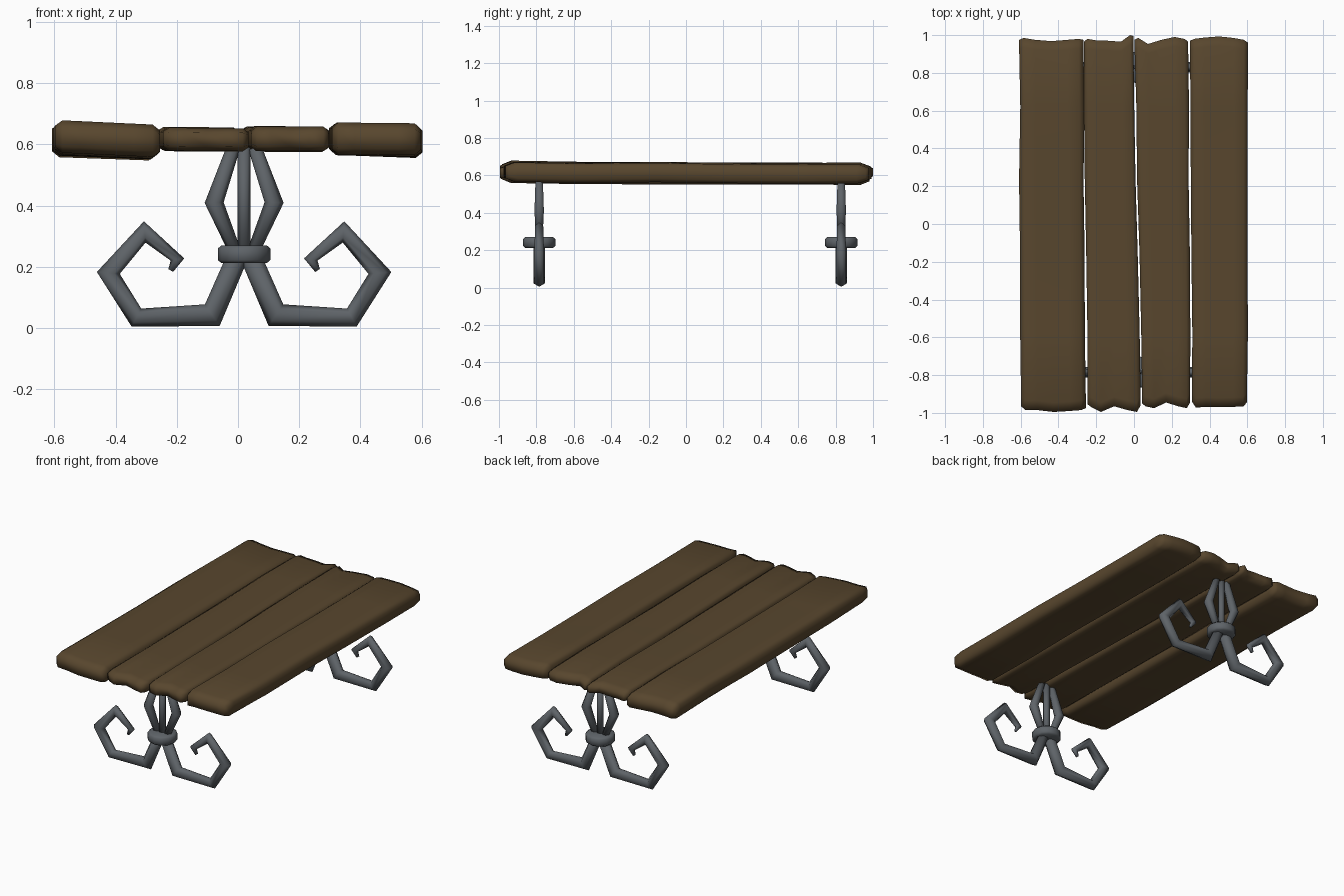
import bpy, bmesh, math, random
from mathutils import Vector

if "Cube" in bpy.data.objects:
    bpy.data.objects.remove(bpy.data.objects["Cube"])

random.seed(4)

def material(name, rgb):
    m = bpy.data.materials.new(name)
    m.diffuse_color = (*rgb, 1)
    m.use_nodes = True
    m.node_tree.nodes["Principled BSDF"].inputs["Base Color"].default_value = m.diffuse_color
    return m

wood = material("dark wood", (0.098, 0.062, 0.027))
iron = material("grey iron", (0.112, 0.125, 0.138))

def finish(bm, name, mat):
    bmesh.ops.recalc_face_normals(bm, faces=bm.faces)
    for f in bm.faces:
        f.smooth = True
    me = bpy.data.meshes.new(name)
    bm.to_mesh(me)
    bm.free()
    me.materials.append(mat)
    ob = bpy.data.objects.new(name, me)
    bpy.context.collection.objects.link(ob)
    return ob

# Worn planks: rounded section, ragged ends, slight wobble along the length
US = [0, 0.07, 0.25, 0.5, 0.75, 0.93, 1]

def lerp(a, b, t):
    return a + (b - a) * t

def plank(name, front, back, jag_f, jag_b):
    """front/back: x0, x1, mid z at left, mid z at right, thickness."""
    bm = bmesh.new()
    stations = [(0, 0, .62), (0, .05, 1), (.2, 0, 1), (.42, 0, 1), (.62, 0, 1),
                (.82, 0, 1), (1, -.05, 1), (1, 0, .62)]
    rings = []
    for t, off, k in stations:
        x0, x1, zl, zr, h = (lerp(a, b, t) for a, b in zip(front, back))
        inner = 0 < t < 1
        wx, wz = ((random.uniform(-.005, .005), random.uniform(-.004, .004)) if inner else (0, 0))
        top, bot = [], []
        for i, u in enumerate(US):
            y = lerp(jag_f[i], jag_b[i], t) if not inner else lerp(-.97, .97, t)
            x = lerp(x0, x1, u) + (wx if u in (0, 1) else 0)
            hh = h / 2 * k * (0.65 if u in (0, 1) else 1)
            z = lerp(zl, zr, u) + wz
            top.append(bm.verts.new((x, y + off, z + hh)))
            bot.append(bm.verts.new((x, y + off, z - hh)))
        rings.append((top, bot))
    n = len(US)
    for (t0, b0), (t1, b1) in zip(rings, rings[1:]):
        loop0, loop1 = t0 + b0[::-1], t1 + b1[::-1]
        for i in range(2 * n):
            j = (i + 1) % (2 * n)
            bm.faces.new((loop0[i], loop0[j], loop1[j], loop1[i]))
    for t, b in (rings[0], rings[-1]):
        for i in range(n - 1):
            bm.faces.new((t[i], t[i + 1], b[i + 1], b[i]))
    return finish(bm, name, wood)

plank("plank_left", (-.598, -.255, .627, .611, .106), (-.608, -.268, .612, .600, .106),
      [-.965, -.985, -.985, -.995, -.99, -.985, -.975], [.975, .985, .975, .968, .975, .98, .975])
plank("plank_inner_left", (-.245, .035, .618, .615, .075), (-.265, -.003, .618, .616, .072),
      [-.955, -.97, -.995, -.965, -.985, -.995, -.96], [.965, .98, .972, .97, .965, 1.0, .995])
plank("plank_inner_right", (.043, .297, .618, .618, .08), (.003, .287, .618, .614, .075),
      [-.95, -.965, -.975, -.945, -.965, -.975, -.945], [.975, .985, .953, .975, .99, .98, .965])
plank("plank_right", (.307, .598, .62, .617, .104), (.297, .603, .62, .607, .1),
      [-.94, -.972, -.968, -.97, -.968, -.966, -.945], [.97, .98, .987, .993, .985, .975, .96])

# Tapered six-sided iron bar following a path in the xz plane
def bar(name, path, y, sides=6):
    bm = bmesh.new()
    pts = [Vector((p[0], 0, p[1])) for p in path]
    rings = []
    for i, p in enumerate(pts):
        a = (p - pts[i - 1]).normalized() if i else None
        b = (pts[i + 1] - p).normalized() if i < len(pts) - 1 else None
        a, b = a or b, b or a
        d = (a + b).normalized()
        side = Vector((-d.z, 0, d.x)) / max(d.dot(a), .6)   # mitred joint
        r = path[i][2]
        rings.append([bm.verts.new(p + side * r * math.cos(s * math.tau / sides)
                      + Vector((0, y + r * math.sin(s * math.tau / sides), 0)))
                      for s in range(sides)])
    for r0, r1 in zip(rings, rings[1:]):
        for i in range(sides):
            j = (i + 1) % sides
            bm.faces.new((r0[i], r0[j], r1[j], r1[i]))
    bm.faces.new(rings[0])
    bm.faces.new(rings[-1])
    return finish(bm, name, iron)

# Collar with chamfered rims
def collar(name, x, y):
    bm = bmesh.new()
    prof = [(.074, .212), (.086, .222), (.086, .260), (.074, .270)]
    n = 12
    rings = [[bm.verts.new((x + r * math.cos(math.tau * s / n), y + r * math.sin(math.tau * s / n), z))
              for s in range(n)] for r, z in prof]
    for r0, r1 in zip(rings, rings[1:]):
        for i in range(n):
            j = (i + 1) % n
            bm.faces.new((r0[i], r0[j], r1[j], r1[i]))
    bm.faces.new(rings[0])
    bm.faces.new(rings[-1])
    ob = finish(bm, name, iron)
    ob.data.set_sharp_from_angle(angle=math.radians(50))

CX = .02
SCROLL = [(.01, .26, .034), (.104, .042, .036), (.352, .034, .029), (.444, .18, .030),
          (.325, .314, .025), (.218, .224, .017), (.240, .188, .009)]
CAGE = [(.03, .25, .02), (.098, .41, .029), (.035, .59, .022)]

for end, y in (("front", -.785), ("back", .83)):
    for label, sx in (("left", -1), ("right", 1)):
        bar(f"{end}_{label}_scroll_foot", [(CX + sx * x, z, r) for x, z, r in SCROLL], y)
        bar(f"{end}_{label}_cage_bar", [(CX + sx * x, z, r) for x, z, r in CAGE], y)
    bar(f"{end}_centre_bar", [(CX, .24, .021), (CX, .59, .021)], y)
    collar(f"{end}_collar", CX, y)
